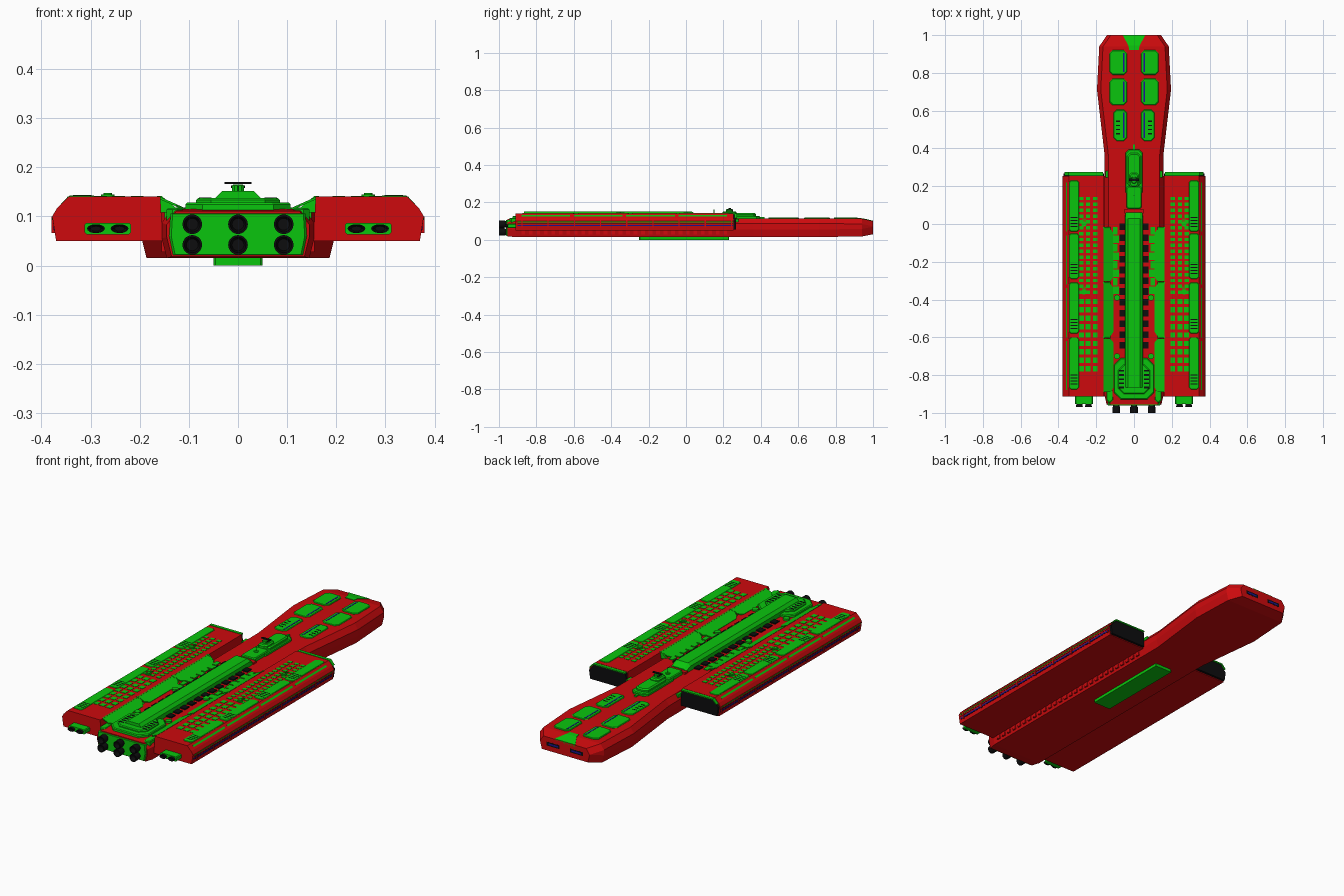
import bpy, bmesh
from math import sin, cos, pi


def mat(name, r, g, b):
    m = bpy.data.materials.new(name)
    m.diffuse_color = (r, g, b, 1)
    return m


RED = mat("hull_red", 0.61, 0.003, 0.004)
GREEN = mat("panel_green", 0.003, 0.56, 0.004)
BLACK = mat("vent_black", 0.004, 0.004, 0.0045)
BLUE = mat("light_blue", 0.01, 0.006, 0.30)


def make(name, parts, material, mirror=False, smooth=False):
    """Each part is a list of equal-length rings, bridged and capped."""
    bm = bmesh.new()
    for rings in parts:
        loops = [[bm.verts.new(p) for p in ring] for ring in rings]
        n = len(loops[0])
        for a, b in zip(loops, loops[1:]):
            for i in range(n):
                j = (i + 1) % n
                bm.faces.new((a[i], a[j], b[j], b[i]))
        bm.faces.new(loops[0])
        bm.faces.new(loops[-1])
    bmesh.ops.recalc_face_normals(bm, faces=bm.faces)
    me = bpy.data.meshes.new(name)
    bm.to_mesh(me)
    bm.free()
    me.materials.append(material)
    ob = bpy.data.objects.new(name, me)
    bpy.context.collection.objects.link(ob)
    if mirror:
        ob.modifiers.new("mirror", "MIRROR").use_axis = (True, False, False)
    if smooth:
        bpy.ops.object.select_all(action="DESELECT")
        ob.select_set(True)
        bpy.context.view_layer.objects.active = ob
        bpy.ops.object.shade_smooth_by_angle()
    return ob


def box(x0, x1, y0, y1, z0, z1):
    return [[(x0, y0, z), (x1, y0, z), (x1, y1, z), (x0, y1, z)] for z in (z0, z1)]


def plate(x0, x1, y0, y1, z0, z1, c=0.012, t=0.003):
    """Plate with cut corners and a top inset by t."""
    rings = []
    for z, i in ((z0, 0), (z1 - min(t, (z1 - z0) / 2), 0), (z1, t)):
        a, b, d, e = x0 + i, x1 - i, y0 + i, y1 - i
        rings.append([(a + c, d, z), (b - c, d, z), (b, d + c, z), (b, e - c, z),
                      (b - c, e, z), (a + c, e, z), (a, e - c, z), (a, d + c, z)])
    return rings


def prism(profile, y0, y1):
    return [[(x, y, z) for x, z in profile] for y in (y0, y1)]


def nozzle(cx, cz, stations, sx=1.0, sz=1.0, n=20):
    return [[(cx + r * sx * cos(2 * pi * i / n), y, cz + r * sz * sin(2 * pi * i / n))
             for i in range(n)] for y, r in stations]


def disc(cx, cy, r, z0, z1, n=16):
    return [[(cx + r * cos(2 * pi * i / n), cy + r * sin(2 * pi * i / n), z)
             for i in range(n)] for z in (z0, z1)]


# Main hull: chamfered section lofted from stern to nose (y, half width, bottom, top)
def section(y, w, zb, zt):
    right = [(w - 0.01, zb), (w, zb + 0.04), (w, zt - 0.028), (w - 0.02, zt)]
    return [(x, y, z) for x, z in right] + [(-x, y, z) for x, z in reversed(right)]


make("main_hull", [[section(*s) for s in (
    (-0.955, 0.145, 0.018, 0.111), (-0.91, 0.155, 0.015, 0.115), (0.36, 0.155, 0.015, 0.115),
    (0.71, 0.196, 0.015, 0.115), (0.94, 0.184, 0.018, 0.113), (1.0, 0.143, 0.03, 0.100))]], RED)
make("keel_block", [plate(-0.05, 0.05, -0.25, 0.23, 0.0, 0.03, 0.004)], GREEN)

# Hull flank ribs, visible at the stern beside the engines
make("flank_ribs", [box(0.14, 0.156, -0.88 + 0.04 * i, -0.86 + 0.04 * i, 0.028, 0.05)
                    for i in range(28)], RED, True)
make("stern_corner_blocks", [plate(0.112, 0.145, -0.945, -0.87, 0.09, 0.117, 0.012)], GREEN, True)

# Side pods
POD = [(0.153, 0.05), (0.370, 0.05), (0.378, 0.10), (0.368, 0.117), (0.345, 0.14), (0.158, 0.14)]
make("side_pod", [prism(POD, -0.912, 0.255)], RED, True)
FRONT = [(0.158, 0.054), (0.366, 0.054), (0.373, 0.10), (0.342, 0.135), (0.161, 0.135)]
make("pod_hangar_opening", [prism(FRONT, 0.24, 0.268)], BLACK, True)
make("pod_front_lip", [prism([(0.163, 0.134), (0.343, 0.134), (0.365, 0.114), (0.368, 0.116),
                              (0.346, 0.1405), (0.163, 0.1405)], 0.258, 0.274)], GREEN, True)


# Stripes along the pod outer wall
def stripe(z0, z1, out):
    wall = lambda z: 0.362 + 0.16 * (z - 0.05) + 0.008
    return prism([(wall(z0) - 0.01, z0), (wall(z0) + out, z0),
                  (wall(z1) + out, z1), (wall(z1) - 0.01, z1)], -0.90, 0.25)


make("pod_dark_stripes", [stripe(0.070, 0.0715, 0.001), stripe(0.0845, 0.086, 0.001)], BLACK, True)
make("pod_light_stripe", [stripe(0.0725, 0.079, 0.0015)], BLUE, True)
make("pod_green_stripe", [stripe(0.093, 0.097, 0.0015)], GREEN, True)
make("pod_stripe_dividers", [box(0.366, 0.379, y, y + 0.006, 0.066, 0.1)
                             for y in [-0.88 + 0.14 * i for i in range(9)]], RED, True)
make("pod_edge_trim", [prism([(0.356, 0.127), (0.361, 0.125), (0.354, 0.132)], y, y + 0.26)
                       for y in (-0.88, -0.60, -0.32, -0.04)], GREEN, True)

# Long armour plates and vents on the pod tops
SEGS = [(-0.04, 0.23), (-0.29, -0.05), (-0.58, -0.31), (-0.875, -0.60)]
make("pod_top_plates", [plate(0.291, 0.344, a, b, 0.135, 0.1425, 0.01, 0.002)
                        for a, b in SEGS], GREEN, True)
make("pod_top_vents", [box(0.298, 0.336, a + 0.025 + 0.016 * i, a + 0.030 + 0.016 * i, 0.14, 0.143)
                       for a, b in SEGS for i in range(4)], BLACK, True)

# Grid of hatches: fine rows forward, larger rows aft
hatches = []
for x in (0.205, 0.243, 0.279):
    for i in range(17):
        y = 0.135 - 0.031 * i
        hatches.append(box(x - 0.011, x + 0.011, y - 0.009, y + 0.009, 0.138, 0.1415))
    for i in range(9):
        y = -0.41 - 0.0445 * i
        hatches.append(box(x - 0.013, x + 0.013, y - 0.014, y + 0.014, 0.138, 0.1415))
make("pod_hatches", hatches, GREEN, True)
make("pod_turrets", [disc(0.265, y, r, 0.138, z) for y in (0.0, -0.36)
                     for r, z in ((0.014, 0.145), (0.009, 0.148))], GREEN, True)
make("pod_turret_barrels", [box(0.265 + d - 0.002, 0.265 + d + 0.002, y, y + 0.03, 0.1435, 0.1465)
                            for y in (0.0, -0.36) for d in (-0.005, 0.005)], GREEN, True)


# Sloped panels bridging pods and hull, with notched ends
def slope_panel(y0, y1):
    a, b, c = 0.108, 0.125, 0.162
    outline = [(a, y0 + 0.025), (b, y0), (c, y0), (c, y1), (b, y1), (a, y1 - 0.025)]
    return [[(x, y, 0.117 + (x - a) * 0.45 + dz) for x, y in outline] for dz in (-0.005, 0)]


GAPS = [(-0.305, -0.025), (-0.595, -0.315), (-0.89, -0.605)]
make("bridging_panels", [slope_panel(*g) for g in GAPS], GREEN, True)
make("bridging_ribs", [prism([(0.115, 0.108), (0.165, 0.108), (0.165, 0.142), (0.155, 0.141)],
                             y - 0.004, y + 0.004) for y in (-0.02, -0.31, -0.60)], GREEN, True)
make("neck_side_rails", [box(0.12, 0.150, 0.245, 0.28, 0.095, 0.112)], GREEN, True)

# Trench beside the spine: dark slots and green machinery
make("trench_slots", [box(0.046, 0.077, -0.66 + 0.057 * i, -0.625 + 0.057 * i, 0.112, 0.121)
                      for i in range(12)], BLACK, True)
make("trench_machinery", [box(0.08 + 0.008 * (i % 2), 0.112, -0.37 + 0.045 * i,
                              -0.332 + 0.045 * i, 0.112, 0.1185) for i in range(8)], GREEN, True)
make("trench_turrets", [disc(0.09, y, 0.016, 0.112, 0.124, 12) for y in (-0.39, -0.70)], GREEN, True)

# Central spine and aft deck
SPINE = [(-0.048, 0.112), (0.048, 0.112), (0.046, 0.138), (0.032, 0.152), (-0.032, 0.152), (-0.046, 0.138)]
make("central_spine", [prism(SPINE, -0.865, 0.03)
                       + [[(x * 0.95, 0.06, 0.112 + (z - 0.112) * 0.45) for x, z in SPINE]]], GREEN)
make("spine_collar", [box(-0.05, 0.05, 0.055, 0.08, 0.112, 0.125)], RED)
make("aft_deck", [plate(-0.107, 0.107, -0.928, -0.71, 0.11, 0.128, 0.035, 0.004),
                  plate(-0.085, 0.085, -0.90, -0.745, 0.12, 0.137, 0.03, 0.004)], GREEN)
make("aft_deck_vents", [box(0.054, 0.079, -0.87 + 0.022 * i, -0.861 + 0.022 * i, 0.13, 0.138)
                        for i in range(5)], BLACK, True)

# Bridge tower with sensor bar
make("bridge_base", [plate(-0.046, 0.046, 0.15, 0.395, 0.112, 0.128, 0.018, 0.004),
                     plate(-0.04, 0.04, 0.08, 0.20, 0.112, 0.134, 0.008, 0.004),
                     plate(-0.036, 0.036, 0.20, 0.375, 0.125, 0.142, 0.015, 0.006)], GREEN)
make("bridge_tower", [plate(-0.025, 0.025, 0.195, 0.27, 0.13, 0.152, 0.01, 0.006),
                      plate(-0.012, 0.012, 0.215, 0.25, 0.15, 0.165, 0.005, 0.002)], GREEN)
make("sensor_bar", [box(-0.027, 0.027, 0.228, 0.240, 0.166, 0.170),
                    box(-0.014, 0.014, 0.22, 0.25, 0.158, 0.163)], BLACK)
make("bridge_antenna", [disc(0, 0.15, 0.002, 0.13, 0.162, 8), disc(0, 0.15, 0.012, 0.13, 0.138, 12)], GREEN)
make("bow_antenna", [box(-0.006, 0.006, 0.38, 0.42, 0.112, 0.122)], GREEN)

# Bow deck plates with light strips
DECK = [(0.79, 0.92, 0.13), (0.63, 0.77, 0.13), (0.44, 0.605, 0.108)]
make("bow_deck_plates", [plate(0.037, x, a, b, 0.108, 0.1185, 0.016, 0.003)
                         for a, b, x in DECK], GREEN, True)
make("bow_deck_lights", [box(0.051, 0.057, a + 0.015, b - 0.015, 0.115, 0.1195)
                         for a, b, x in DECK], BLUE, True)
make("bow_deck_vents", [box(0.075, 0.096, 0.475 + 0.022 * i, 0.481 + 0.022 * i, 0.115, 0.1195)
                        for i in range(4)], BLACK, True)

# Nose wedge and windows
make("nose_wedge", [[[(-w, y, z0), (w, y, z0), (w, y, z1), (-w, y, z1)] for y, w, z0, z1 in
                     ((0.92, 0.025, 0.10, 0.116), (0.945, 0.03, 0.10, 0.115),
                      (1.0, 0.06, 0.09, 0.102))]], GREEN)
make("nose_windows", [box(0.03, 0.105, 0.985, 1.0004, 0.055, 0.075)], BLACK, True)
make("nose_window_lights", [box(0.04, 0.095, 0.985, 1.0008, 0.061, 0.069)], BLUE, True)

# Main engines
make("engine_bulkhead", [[[(x * s, y, 0.063 + (z - 0.063) * s) for x, z in
                           ((-0.132, 0.021), (0.132, 0.021), (0.14, 0.06), (0.137, 0.106),
                            (-0.137, 0.106), (-0.14, 0.06))]
                          for y, s in ((-0.93, 1.0), (-0.957, 1.0), (-0.962, 0.97))]], GREEN)
BELL = [(-0.95, 0.017), (-0.965, 0.017), (-0.97, 0.020), (-1.0, 0.020), (-1.0, 0.016), (-0.975, 0.012)]
make("main_engines", [nozzle(x, z, BELL) for x in (-0.093, 0, 0.093)
                      for z in (0.042, 0.084)], BLACK, smooth=True)

# Pod engines
make("pod_engine_block", [prism([(0.218, 0.067), (0.222, 0.063), (0.308, 0.063), (0.312, 0.067),
                                 (0.312, 0.083), (0.308, 0.087), (0.222, 0.087), (0.218, 0.083)],
                                -0.953, -0.90)], GREEN, True)
SMALL = [(-0.945, 0.015), (-0.968, 0.018), (-0.968, 0.015), (-0.958, 0.010)]
make("pod_engines", [nozzle(x, 0.075, SMALL, 1.0, 0.5) for x in (0.241, 0.289)], BLACK, True, True)
